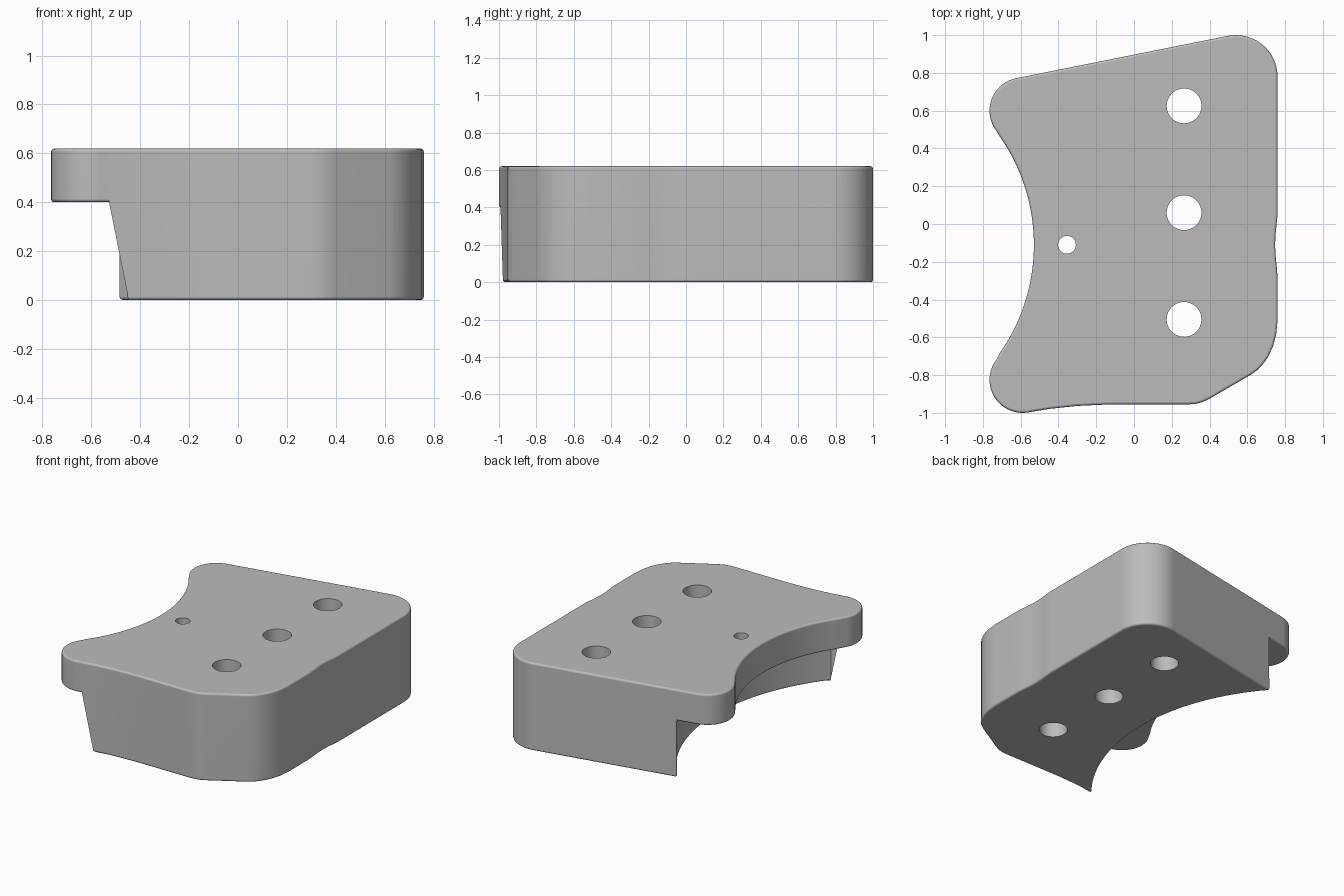
import bpy, bmesh, math
from mathutils import Vector

cube = bpy.data.objects.get("Cube")
if cube:
    bpy.data.objects.remove(cube, do_unlink=True)

HEIGHT, STEP_Z = 0.62, 0.40
ARC_CENTRE = (-1.53, -0.11)     # shared centre of both concave arcs
PLATE_R, BODY_R = 1.0, 1.38

grey = bpy.data.materials.new("plain grey")
grey.use_nodes = True
grey.diffuse_color = (0.5, 0.5, 0.5, 1)
grey.node_tree.nodes["Principled BSDF"].inputs["Base Color"].default_value = (0.5, 0.5, 0.5, 1)


def arc(cx, cy, r, a0, a1, n):
    """Points on a circle from angle a0 to a1 in degrees."""
    angles = [math.radians(a0 + (a1 - a0) * i / n) for i in range(n + 1)]
    return [(cx + r * math.cos(a), cy + r * math.sin(a)) for a in angles]


def prism(name, points, z0, z1):
    """Closed outline extruded between two heights."""
    bm = bmesh.new()
    face = bm.faces.new([bm.verts.new((x, y, z0)) for x, y in points])
    top = bmesh.ops.extrude_face_region(bm, geom=[face])["geom"]
    verts = [v for v in top if isinstance(v, bmesh.types.BMVert)]
    bmesh.ops.translate(bm, vec=Vector((0, 0, z1 - z0)), verts=verts)
    bmesh.ops.recalc_face_normals(bm, faces=bm.faces)
    mesh = bpy.data.meshes.new(name)
    bm.to_mesh(mesh)
    bm.free()
    mesh.materials.append(grey)
    obj = bpy.data.objects.new(name, mesh)
    bpy.context.collection.objects.link(obj)
    return obj


def cut(target, name, centre, r, z0, z1, n):
    """Subtract an upright cylinder."""
    cutter = prism(name, arc(*centre, r, 0, 360, n)[:-1], z0, z1)
    cutter.hide_render = True
    cutter.hide_set(True)
    mod = target.modifiers.new(name, 'BOOLEAN')
    mod.operation, mod.solver, mod.object = 'DIFFERENCE', 'EXACT', cutter
    return cutter


# Outline, counter-clockwise from the front horn
outline = arc(-0.59, -0.825, 0.175, 143, 277, 20)
outline += [(-0.45, -0.979), (-0.3, -0.963), (-0.15, -0.956), (0.0, -0.955),
            (0.29, -0.955), (0.325, -0.952), (0.36, -0.944), (0.4, -0.925),
            (0.62, -0.797), (0.655, -0.772), (0.685, -0.74), (0.712, -0.70),
            (0.735, -0.65), (0.752, -0.59), (0.76, -0.51),
            (0.76, -0.28), (0.755, -0.22), (0.749, -0.16), (0.747, -0.11),
            (0.749, -0.06), (0.755, 0.0), (0.76, 0.05)]
outline += arc(0.54, 0.78, 0.22, 0, 101.6, 16)
outline += arc(-0.59, 0.6, 0.175, 101.6, 217, 18)
outline += arc(*ARC_CENTRE, PLATE_R, 37, -37, 40)[1:-1]

block = prism("mounting_block", outline, 0, HEIGHT)

# Deeper concave relief below the overhanging plate
cutters = [cut(block, "relief_cutter", ARC_CENTRE, BODY_R, -0.5, STEP_Z, 160)]

# Small rounded edges
bevel = block.modifiers.new("rounded_edges", 'BEVEL')
bevel.width, bevel.segments = 0.014, 3
bevel.limit_method, bevel.angle_limit = 'ANGLE', math.radians(40)
bevel.use_clamp_overlap = False

# Three bolt holes in a row and one small pin hole
for i, y in enumerate((-0.505, 0.06, 0.625)):
    cutters.append(cut(block, f"bolt_hole_cutter_{i + 1}", (0.265, y), 0.092, -0.5, 1.2, 48))
cutters.append(cut(block, "pin_hole_cutter", (-0.355, -0.11), 0.047, -0.5, 1.2, 32))

# Bake the modifiers and remove the cutters
deps = bpy.context.evaluated_depsgraph_get()
block.data = bpy.data.meshes.new_from_object(block.evaluated_get(deps))
block.modifiers.clear()
for c in cutters:
    bpy.data.objects.remove(c, do_unlink=True)

bpy.ops.object.select_all(action='DESELECT')
block.select_set(True)
bpy.context.view_layer.objects.active = block
bpy.ops.object.shade_smooth_by_angle(angle=math.radians(35))
weighted = block.modifiers.new("flat_face_normals", 'WEIGHTED_NORMAL')
weighted.keep_sharp = True
